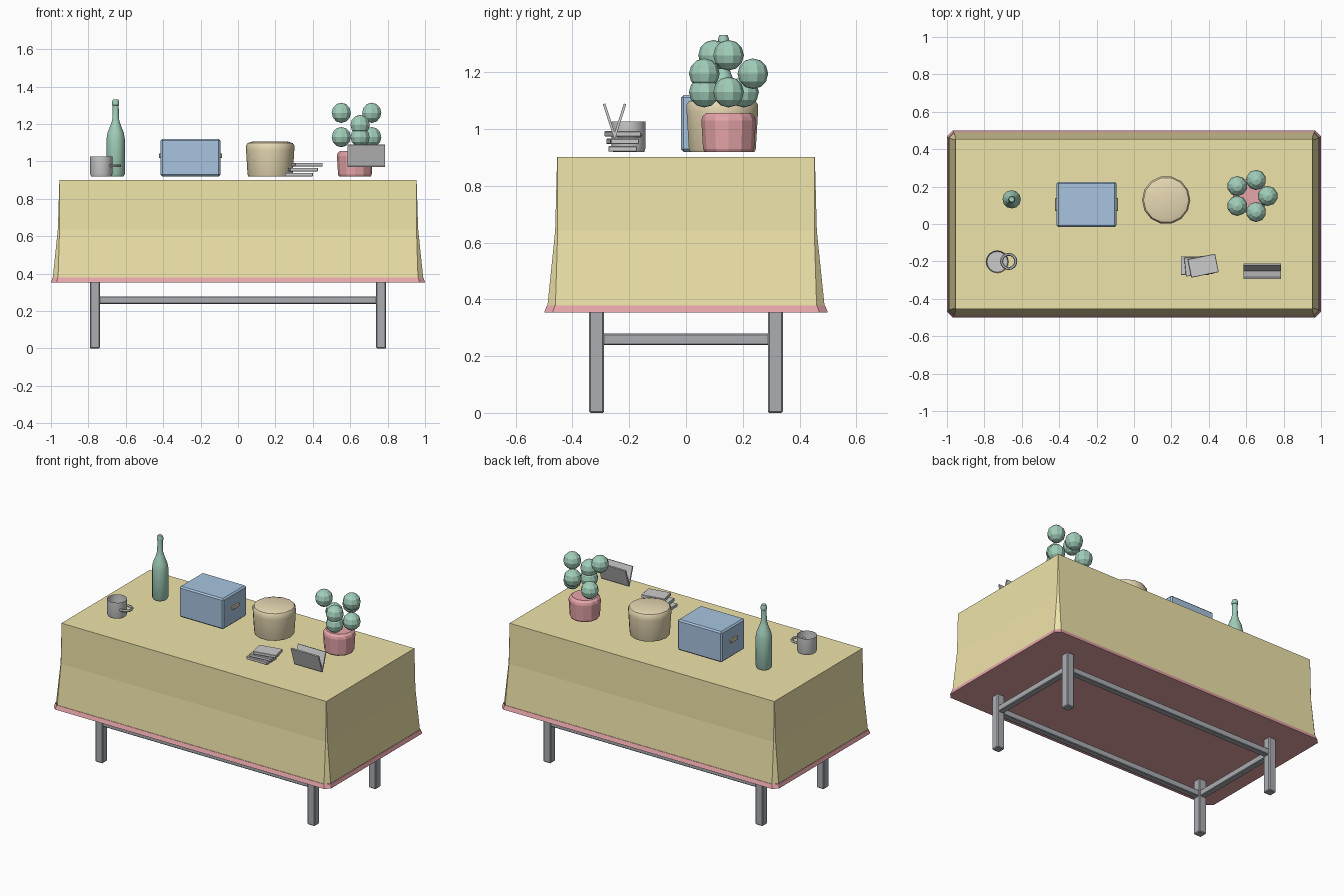
import bpy, bmesh, math
from mathutils import Matrix

if "Cube" in bpy.data.objects:
    bpy.data.objects.remove(bpy.data.objects["Cube"])


def material(name, r, g, b):
    m = bpy.data.materials.new(name)
    m.diffuse_color = (r, g, b, 1)
    m.use_nodes = True
    m.node_tree.nodes["Principled BSDF"].inputs["Base Color"].default_value = m.diffuse_color
    return m


YELLOW = material("yellow_cloth", .86, .77, .40)
RED = material("red", .80, .38, .40)
STEEL = material("dark_metal", .41, .42, .45)
BLUE = material("blue", .39, .55, .74)
GREEN = material("green", .36, .62, .49)
TAN = material("tan", .80, .69, .45)


def finish(bm, name, mat=None, smooth=None):
    bmesh.ops.recalc_face_normals(bm, faces=bm.faces)
    me = bpy.data.meshes.new(name)
    bm.to_mesh(me)
    bm.free()
    ob = bpy.data.objects.new(name, me)
    bpy.context.collection.objects.link(ob)
    if mat:
        me.materials.append(mat)
    if smooth:
        bpy.context.view_layer.objects.active = ob
        ob.select_set(True)
        bpy.ops.object.shade_smooth_by_angle(angle=math.radians(smooth))
        ob.select_set(False)
    return ob


def box(name, loc, size, mat=None, bevel=0, rot=None):
    bm = bmesh.new()
    bmesh.ops.create_cube(bm, size=1)
    bmesh.ops.scale(bm, vec=size, verts=bm.verts)
    if bevel:
        bmesh.ops.bevel(bm, geom=bm.edges[:], offset=bevel, segments=1, affect='EDGES')
    bmesh.ops.transform(bm, matrix=Matrix.Translation(loc) @ (rot or Matrix()), verts=bm.verts)
    return finish(bm, name, mat)


def loft(name, rings, mat=None, cap_start=True, cap_end=True, smooth=None):
    # Skin consecutive point rings of equal length
    bm = bmesh.new()
    vs = [[bm.verts.new(p) for p in ring] for ring in rings]
    n = len(vs[0])
    for a, b in zip(vs, vs[1:]):
        for i in range(n):
            j = (i + 1) % n
            bm.faces.new((a[i], a[j], b[j], b[i]))
    if cap_start:
        bm.faces.new(vs[0])
    if cap_end:
        bm.faces.new(vs[-1])
    return finish(bm, name, mat, smooth)


def turned(name, x, y, profile, sides, mat=None, **kw):
    rings = [[(x + r * math.cos(2 * math.pi * i / sides), y + r * math.sin(2 * math.pi * i / sides), z)
              for i in range(sides)] for r, z in profile]
    return loft(name, rings, mat, **kw)


def cut_corner_ring(hx, hy, c, z):
    return [(hx, -hy + c, z), (hx, hy - c, z), (hx - c, hy, z), (-hx + c, hy, z),
            (-hx, hy - c, z), (-hx, -hy + c, z), (-hx + c, -hy, z), (hx - c, -hy, z)]


# Draped cloth and its red hem
loft("tablecloth", [cut_corner_ring(.99, .488, .028, .379), cut_corner_ring(.963, .461, .009, .64),
                    cut_corner_ring(.955, .454, .001, .902)], YELLOW, cap_start=False)
loft("cloth_hem", [cut_corner_ring(1, .5, .03, .353), cut_corner_ring(.992, .49, .028, .379)],
     RED, cap_end=False)

# Table frame
for sx in (-1, 1):
    for sy in (-1, 1):
        box("leg", (sx * .765, sy * .315, .19), (.053, .053, .38), STEEL, .005)
    box("side_stretcher", (sx * .765, 0, .259), (.04, .60, .04), STEEL, .004)
    box("long_stretcher", (0, sx * .315, .259), (1.50, .04, .04), STEEL, .004)

Z = .92

# Bottle
turned("bottle", -.654, .132, [(.042, Z), (.049, Z + .012), (.049, 1.12), (.043, 1.155), (.025, 1.20),
                              (.018, 1.225), (.016, 1.30), (.019, 1.302), (.019, 1.318), (.014, 1.332)],
       12, GREEN, smooth=35)

# Open mug with flat ring handle
turned("mug", -.731, -.202, [(.055, Z), (.06, Z + .015), (.06, 1.026)], 16, cap_end=False, smooth=35)
bpy.ops.mesh.primitive_torus_add(location=(-.67, -.2, .978), major_radius=.038, minor_radius=.008,
                                 major_segments=16, minor_segments=6)
bpy.context.object.name = "mug_handle"

# Storage box with side grips
box("storage_box", (-.254, .104, 1.02), (.32, .242, .2), BLUE, .009)
for s in (-1, 1):
    box("box_grip", (-.254 + s * .163, .104, 1.03), (.012, .07, .025), TAN, .003)

# Round basket
turned("basket", .172, .128, [(.117, Z), (.121, Z + .01), (.129, 1.06), (.129, 1.085), (.121, 1.098), (.095, 1.106)],
       14, TAN, smooth=35)

# Potted cactus: balls spiral around the pot, cycling three heights
turned("plant_pot", .625, .15, [(.085, Z), (.09, Z + .01), (.096, 1.03), (.092, 1.045), (.078, 1.057)], 12, RED)
for i in range(7):
    a = math.radians(-72 * i)
    bm = bmesh.new()
    bmesh.ops.create_uvsphere(bm, u_segments=10, v_segments=6, radius=.054)
    bmesh.ops.translate(bm, verts=bm.verts,
                        vec=(.625 + .09 * math.cos(a), .15 + .09 * math.sin(a), 1.13 + .065 * (i % 3)))
    finish(bm, "cactus_ball", GREEN)

# Stack of fanned slabs
for i in range(3):
    box("stacked_slab", (.325 + .0225 * i, -.223, .93 + .0265 * i), (.15, .1, .019), None, .002,
        Matrix.Rotation(.1 * i, 4, 'Z'))

# V-shaped folded card
for s in (-1, 1):
    box("card_panel", (.685, -.2515 + s * .018, 1.03), (.2, .009, .123), None, 0,
        Matrix.Rotation(-s * math.radians(18), 4, 'X'))
